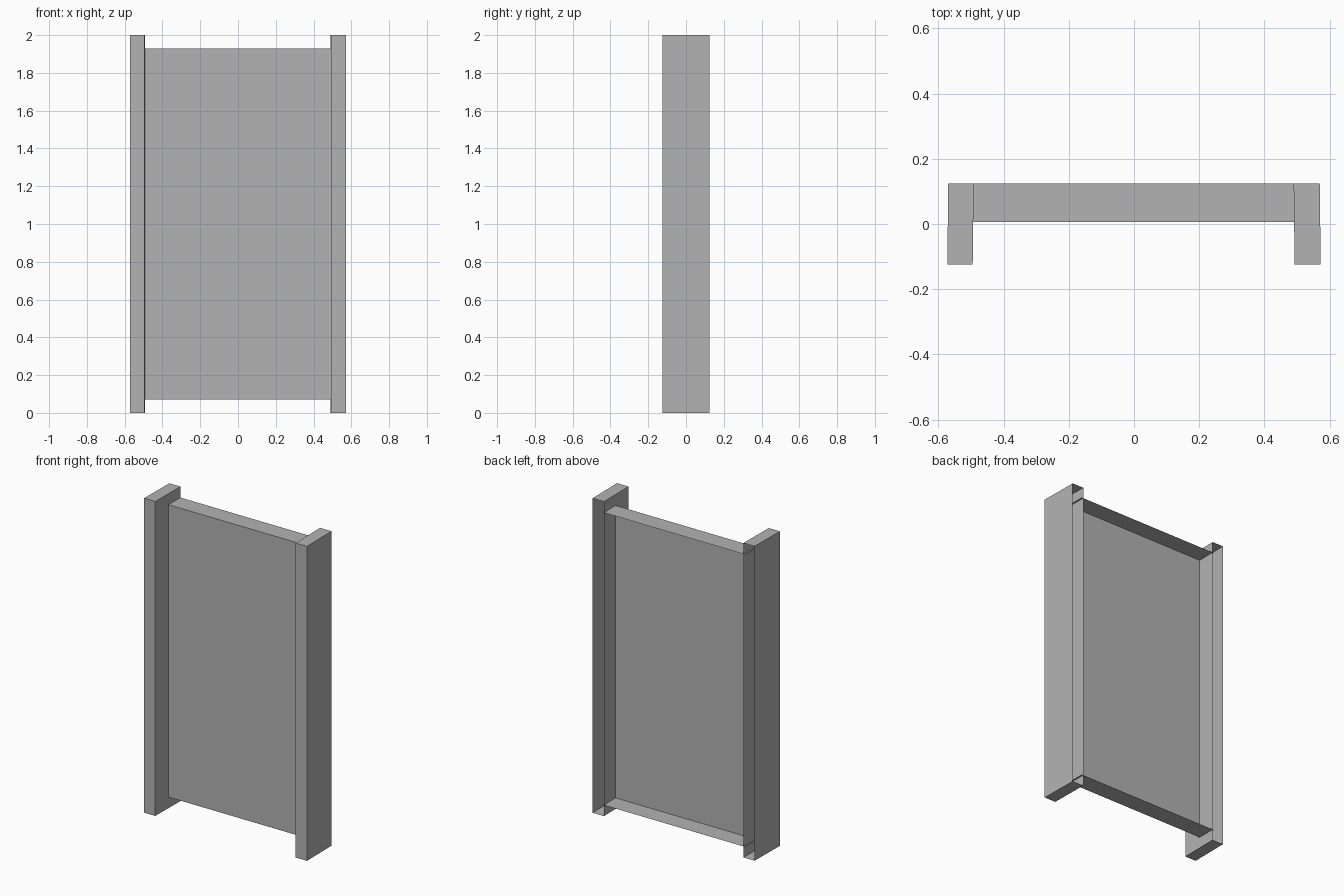
import bpy
import bmesh

cube = bpy.data.objects.get("Cube")
if cube:
    bpy.data.objects.remove(cube, do_unlink=True)

grey = bpy.data.materials.new("plain_grey")
grey.use_nodes = True
colour = (0.45, 0.45, 0.45, 1)
grey.diffuse_color = colour
grey.node_tree.nodes["Principled BSDF"].inputs["Base Color"].default_value = colour

FRONT, BACK = -0.125, 0.125


def open_box(name, x, y, z, shift=0.0, open_ends=False):
    """Hollow box without a back; shift moves its back edge sideways."""
    bm = bmesh.new()
    bmesh.ops.create_cube(bm, size=1)
    gone = [f for f in bm.faces
            if f.normal.y > 0.5 or (open_ends and abs(f.normal.x) > 0.5)]
    for v in bm.verts:
        at_back = v.co.y > 0
        v.co = [r[1] if c > 0 else r[0] for c, r in zip(v.co, (x, y, z))]
        if at_back:
            v.co.x += shift
    bmesh.ops.delete(bm, geom=gone, context="FACES")
    mesh = bpy.data.meshes.new(name)
    bm.to_mesh(mesh)
    bm.free()
    mesh.materials.append(grey)
    obj = bpy.data.objects.new(name, mesh)
    bpy.context.collection.objects.link(obj)
    return obj


# Side posts, leaning in slightly towards the back
open_box("left_post", (0.493, 0.573), (FRONT, BACK), (0, 2), shift=-0.003)
open_box("right_post", (-0.573, -0.495), (FRONT, BACK), (0, 2), shift=0.003)

# Recessed panel with its top and bottom returns, tucked just into the posts
open_box("panel", (-0.502, 0.5), (0.006, BACK), (0.07, 1.93), open_ends=True)
